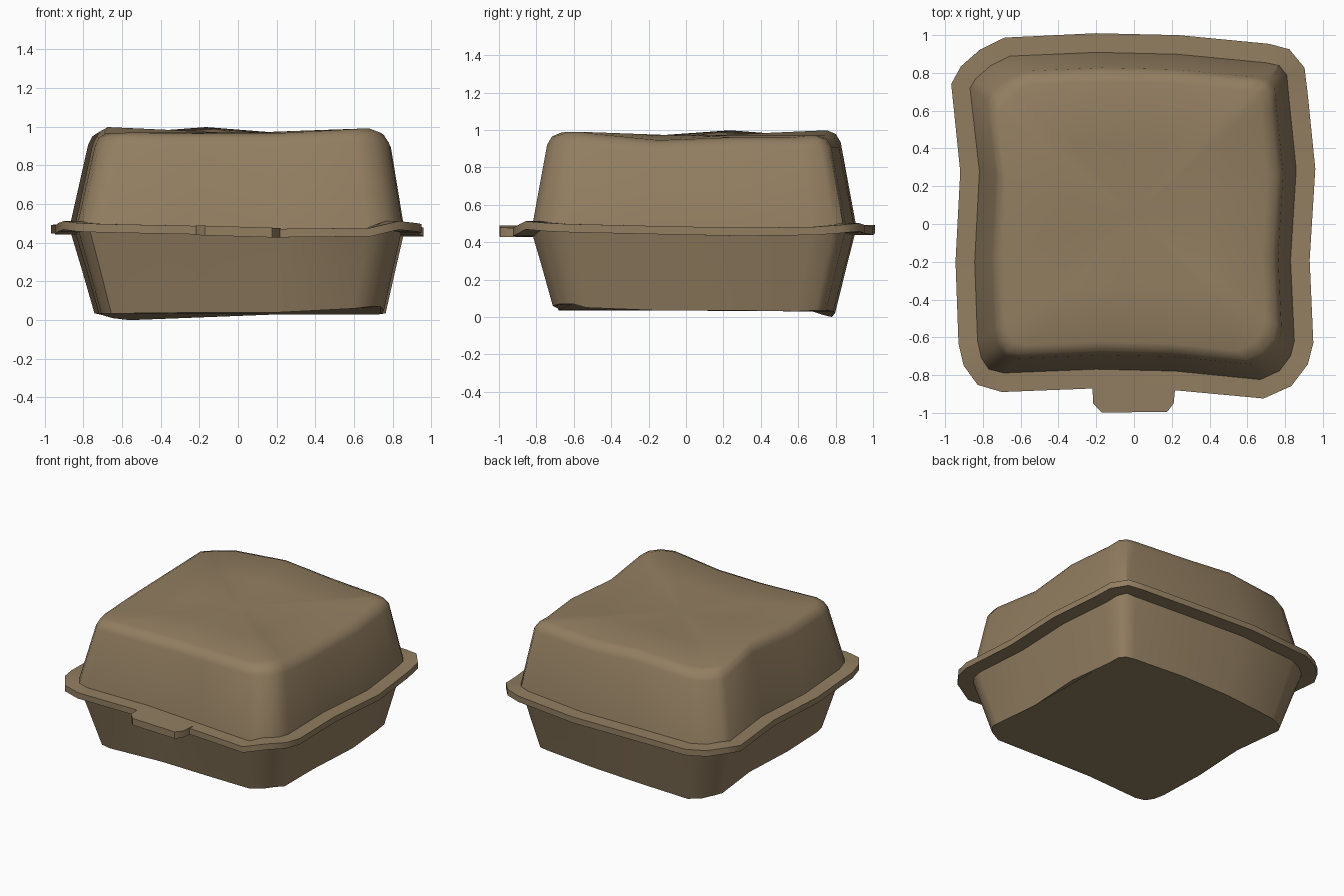
import bpy, bmesh
from mathutils import Vector

if "Cube" in bpy.data.objects:
    bpy.data.objects.remove(bpy.data.objects["Cube"])

card = bpy.data.materials.new("brown_card")
card.diffuse_color = (0.29, 0.21, 0.12, 1)
card.use_nodes = True
card.node_tree.nodes["Principled BSDF"].inputs["Base Color"].default_value = card.diffuse_color

# Crumpled plan outline, counter-clockwise from the front:
# x, y, rim height, lid top height, tray bottom height
OUTLINE = [
    (-.20, -.77, .465, .965, .04), (.22, -.78, .450, .965, .04),
    (.67, -.825, .455, .985, .06), (.77, -.78, .490, .990, .07),
    (.83, -.70, .480, .990, .07), (.85, -.62, .475, .980, .05),
    (.83, -.19, .465, .945, .035), (.86, .29, .455, .960, .035),
    (.82, .68, .460, .960, .03), (.81, .79, .470, .970, .035),
    (.77, .84, .480, .970, .035), (.70, .855, .470, .970, .035),
    (.23, .90, .460, .970, .03), (-.20, .91, .470, .998, .02),
    (-.66, .89, .460, .970, .00), (-.76, .84, .460, .965, .01),
    (-.84, .77, .475, .965, .03), (-.87, .72, .470, .970, .035),
    (-.82, .28, .470, .998, .035), (-.845, -.20, .465, .970, .035),
    (-.83, -.62, .480, .965, .035), (-.81, -.71, .490, .965, .035),
    (-.77, -.77, .480, .965, .035), (-.69, -.79, .475, .970, .035)]
N = len(OUTLINE)


def ring(scale, shift, height):
    """Outline scaled about its middle; height is a rule per outline row."""
    return [(p[0] * scale + shift, (p[1] - .04) * scale + .04, height(p)) for p in OUTLINE]


def rim_ring(offset, dz):
    """Outline pushed outwards along its normals."""
    out = []
    for i, p in enumerate(OUTLINE):
        here = Vector(p[:2])
        a = (here - Vector(OUTLINE[i - 1][:2])).normalized()
        b = (Vector(OUTLINE[(i + 1) % N][:2]) - here).normalized()
        t = (a + b).normalized()
        out.append((p[0] + t.y * offset, p[1] - t.x * offset, p[2] + dz))
    return out


def loft(name, rings, cap_start=False, cap_end=False, closed=False):
    bm = bmesh.new()
    loops = [[bm.verts.new(c) for c in r] for r in rings]
    pairs = list(zip(loops, loops[1:])) + ([(loops[-1], loops[0])] if closed else [])
    for lo, hi in pairs:
        n = len(lo)
        for i in range(n):
            j = (i + 1) % n
            bm.faces.new((lo[i], lo[j], hi[j], hi[i]))
    if cap_start:
        bm.faces.new(loops[0][::-1])
    if cap_end:
        bm.faces.new(loops[-1])
    bmesh.ops.recalc_face_normals(bm, faces=bm.faces)
    mesh = bpy.data.meshes.new(name)
    bm.to_mesh(mesh)
    bm.free()
    mesh.materials.append(card)
    obj = bpy.data.objects.new(name, mesh)
    bpy.context.collection.objects.link(obj)
    bpy.context.view_layer.objects.active = obj
    obj.select_set(True)
    bpy.ops.object.shade_smooth_by_angle(angle=0.7)
    obj.select_set(False)
    return obj


# Lid: sloping walls, rounded shoulder, gently uneven top
loft("lid", [ring(1, 0, lambda p: p[2] + .015),
             ring(.905, .012, lambda p: p[3] - .065),
             ring(.875, .008, lambda p: p[3] - .02),
             ring(.82, 0, lambda p: p[3]),
             ring(.45, 0, lambda p: .5 * p[3] + .485),
             ring(.1, 0, lambda p: .97)], cap_end=True)

# Tray: tapers down to a flat bottom with a sharp edge
loft("tray", [ring(.87, .015, lambda p: p[4]),
              ring(.94, .007, lambda p: .5 * (p[4] + p[2]) + .02),
              ring(.995, 0, lambda p: p[2] - .015)], cap_start=True)

# Rim: flat wavy flange where lid and tray meet
loft("rim", [rim_ring(-.02, -.022), rim_ring(.1, -.022),
             rim_ring(.1, .022), rim_ring(-.02, .022)], closed=True)

# Front tab with clipped corners
TAB = [(-.22, -.85), (-.217, -.95), (-.17, -.998), (.175, -.995), (.21, -.95), (.22, -.85)]
loft("front_tab", [[(x, y, .457 - .03 * x + dz) for x, y in TAB] for dz in (-.024, .026)],
     cap_start=True, cap_end=True)
